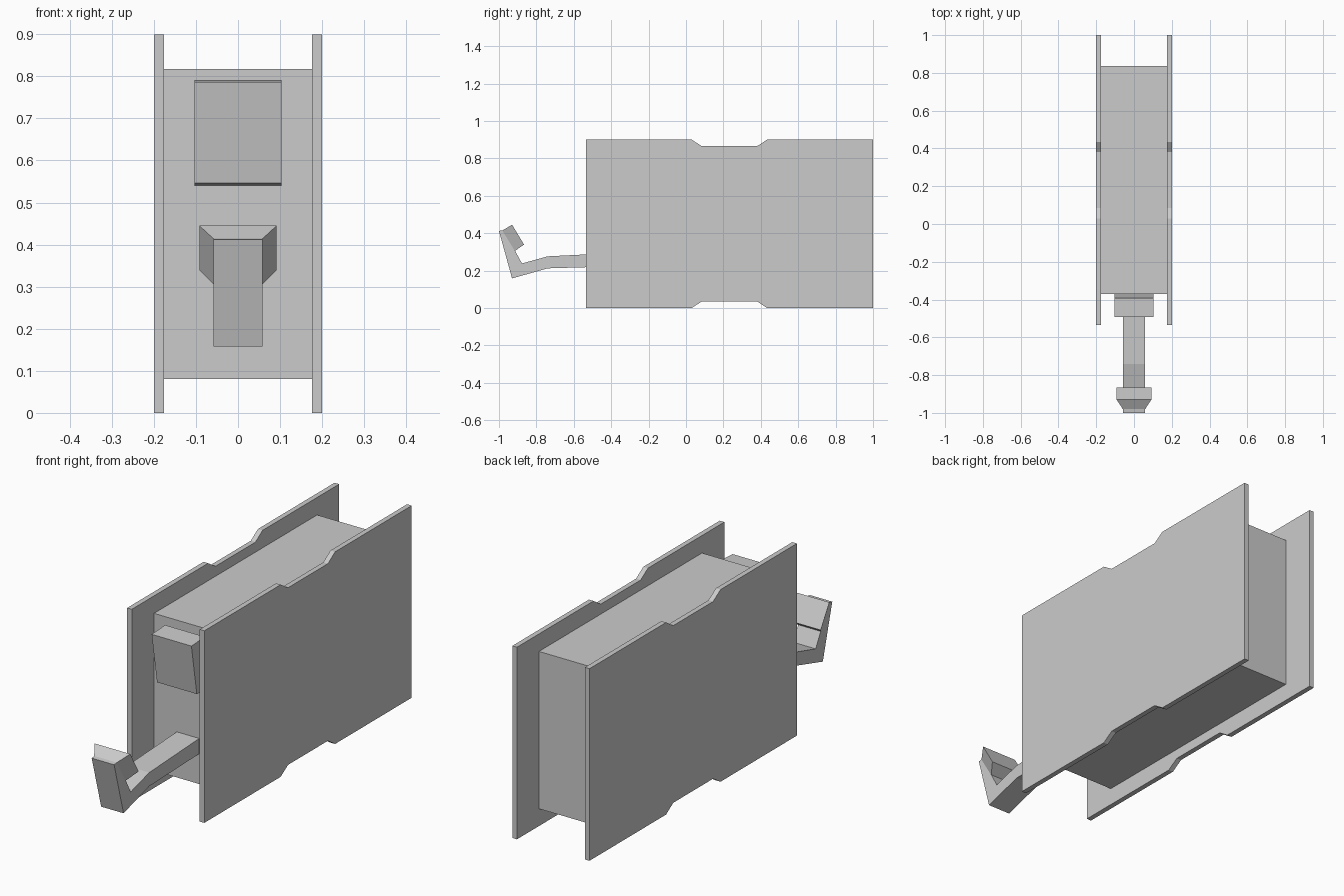
import bpy, bmesh

if "Cube" in bpy.data.objects:
    bpy.data.objects.remove(bpy.data.objects["Cube"])


def loft(name, sections):
    """Flat-faced solid joining two matching loops; each is (profile of (y, z), x values)."""
    bm = bmesh.new()
    a, b = [[bm.verts.new(p) for p in pts] for pts in sections]
    bm.faces.new(a)
    bm.faces.new(b[::-1])
    n = len(a)
    for i in range(n):
        j = (i + 1) % n
        bm.faces.new((a[j], a[i], b[i], b[j]))
    bmesh.ops.recalc_face_normals(bm, faces=bm.faces)
    mesh = bpy.data.meshes.new(name)
    bm.to_mesh(mesh)
    bm.free()
    ob = bpy.data.objects.new(name, mesh)
    bpy.context.collection.objects.link(ob)
    return ob


def extrude(name, profile, x0, x1):
    return loft(name, [[(x, y, z) for y, z in profile] for x in (x0, x1)])


# Notched side plates
top = [(-0.535, 0.9), (0.03, 0.9), (0.085, 0.865), (0.38, 0.865), (0.433, 0.9), (1.0, 0.9)]
plate = top + [(y, 0.9 - z) for y, z in reversed(top)]
for side, x0, x1 in (("right", 0.176, 0.2), ("left", -0.2, -0.176)):
    extrude(side + "_side_plate", plate, x0, x1)

# Core between the plates
extrude("core_block", [(-0.37, 0.081), (0.837, 0.081), (0.837, 0.818), (-0.37, 0.818)], -0.176, 0.176)

# Leaning block on the upper front
extrude("front_block", [(-0.492, 0.786), (-0.452, 0.546), (-0.352, 0.54), (-0.392, 0.791)], -0.103, 0.103)

# Bent lever arm with an upturned end
extrude("lever_arm", [
    (-0.36, 0.295), (-0.74, 0.276), (-0.877, 0.238), (-0.914, 0.306), (-0.98, 0.415),
    (-1.0, 0.412), (-0.93, 0.158), (-0.74, 0.212), (-0.36, 0.223)], -0.058, 0.058)


# Flared pad on the lever end
def pad_loop(hi, lo, w):
    return [(-w, *hi), (w, *hi), (w, *lo), (-w, *lo)]


loft("lever_pad", [pad_loop((-0.982, 0.414), (-0.915, 0.305), 0.058),
                   pad_loop((-0.93, 0.445), (-0.866, 0.339), 0.092)])
